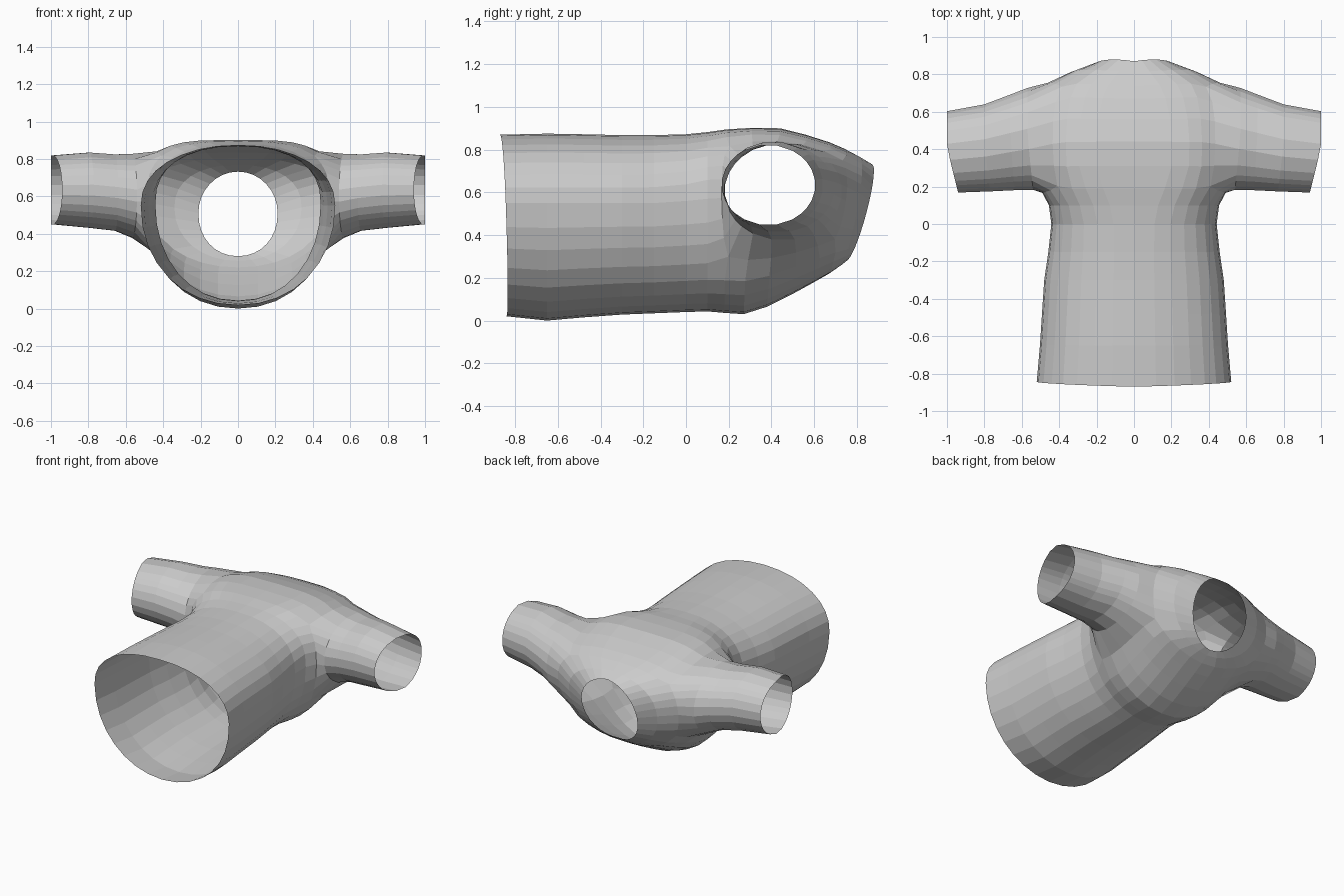
import bpy, bmesh
from math import sin, cos, pi, atan2

if "Cube" in bpy.data.objects:
    bpy.data.objects.remove(bpy.data.objects["Cube"])

N = 32            # verts around the torso
LO, HI = -3, 4    # columns of the arm opening
R0, R1 = 7, 12    # rows of the arm opening

# torso rings: y at back, y at chest, half width, z top, z bottom, z widest, squareness, side bulge in y
RINGS = [
    (-.87, -.84, .520, .870, .020, .55, 2.2, .015),
    (-.65, -.65, .503, .875, .000, .55, 2.2, 0),
    (-.48, -.48, .492, .872, .015, .55, 2.2, 0),
    (-.30, -.30, .480, .868, .028, .55, 2.2, 0),
    (-.15, -.15, .458, .868, .034, .55, 2.25, 0),
    (.00, .00, .442, .872, .040, .56, 2.35, 0),
    (.10, .10, .455, .882, .043, .57, 2.6, 0),
    (.19, .18, .490, .895, .036, .58, 3.0, 0),
    (.31, .27, .500, .902, .030, .58, 3.6, 0),
    (.44, .38, .505, .900, .065, .58, 3.6, 0),
    (.56, .50, .505, .870, .125, .58, 3.4, .01),
    (.67, .60, .500, .835, .180, .58, 3.0, .02),
    (.74, .67, .480, .805, .220, .57, 2.6, .025),
    (.81, .72, .340, .768, .255, .54, 2.3, .035),
    (.87, .75, .212, .732, .280, .51, 2.0, .035),
]

# sleeve rings: x at far side, x at near side, y min, y max, z min, z max
SLEEVE = [
    (.57, .54, .180, .730, .375, .832),
    (.66, .64, .178, .695, .412, .828),
    (.80, .77, .172, .642, .428, .838),
    (1.00, .94, .166, .605, .447, .822),
]


def torso_ring(bm, r):
    yt, yb, w, zt, zb, zw, n, bulge = r
    out = []
    for i in range(N):
        a = 2 * pi * i / N
        c, s = cos(a), sin(a)
        e = 2 / n if s > 0 else .95
        x = w * abs(c) ** e * (1 if c > 0 else -1)
        z = zw + (zt - zw) * s ** e if s > 0 else zw - (zw - zb) * abs(s) ** e
        t = (z - zb) / (zt - zb)
        out.append(bm.verts.new((x, yb + (yt - yb) * t + bulge * abs(c), z)))
    return out


def opening(side):
    """Grid positions round the arm opening, with an angle for each."""
    path = [(r, LO) for r in range(R0, R1)] + [(R1, c) for c in range(LO, HI)]
    path += [(r, HI) for r in range(R1, R0, -1)] + [(R0, c) for c in range(HI, LO, -1)]
    res = []
    for r, c in path:
        u = (2 * r - R0 - R1) / (R1 - R0)
        v = (2 * c - LO - HI) / (HI - LO)
        col = c % N if side > 0 else (N // 2 - c) % N
        res.append((r, col, atan2(v, u)))
    return res


def skin(bm, a, b, skip=()):
    n = len(a)
    for i in range(n):
        if i not in skip:
            j = (i + 1) % n
            bm.faces.new((a[i], a[j], b[j], b[i]))


bm = bmesh.new()

# body with arm openings left out
rings = [torso_ring(bm, r) for r in RINGS]
right = {c % N for c in range(LO, HI)}
holes = right | {(N // 2 - c - 1) % N for c in range(LO, HI)}
for k in range(len(rings) - 1):
    skin(bm, rings[k], rings[k + 1], holes if R0 <= k < R1 else ())

# sleeves growing out of the openings
seam = []
for side in (1, -1):
    loop = opening(side)
    prev = [rings[r][c] for r, c, _ in loop]
    seam += prev
    for x1, x0, y0, y1, z0, z1 in SLEEVE:
        cur = []
        for _, _, a in loop:
            t = (cos(a) + 1) / 2
            cur.append(bm.verts.new((side * (x0 + (x1 - x0) * min(1, 1.8 * t)), y0 + (y1 - y0) * t,
                                     (z0 + z1) / 2 + (z1 - z0) / 2 * sin(a))))
        skin(bm, prev, cur)
        prev = cur

# soften the armhole seam, then drop the unused verts inside the openings
for _ in range(2):
    bmesh.ops.smooth_vert(bm, verts=seam, factor=.5, use_axis_x=True, use_axis_y=True, use_axis_z=True)
bmesh.ops.delete(bm, geom=[v for v in bm.verts if not v.link_faces], context='VERTS')
bmesh.ops.recalc_face_normals(bm, faces=bm.faces[:])

mesh = bpy.data.meshes.new("shirt")
bm.to_mesh(mesh)
bm.free()
bpy.context.collection.objects.link(bpy.data.objects.new("shirt", mesh))
